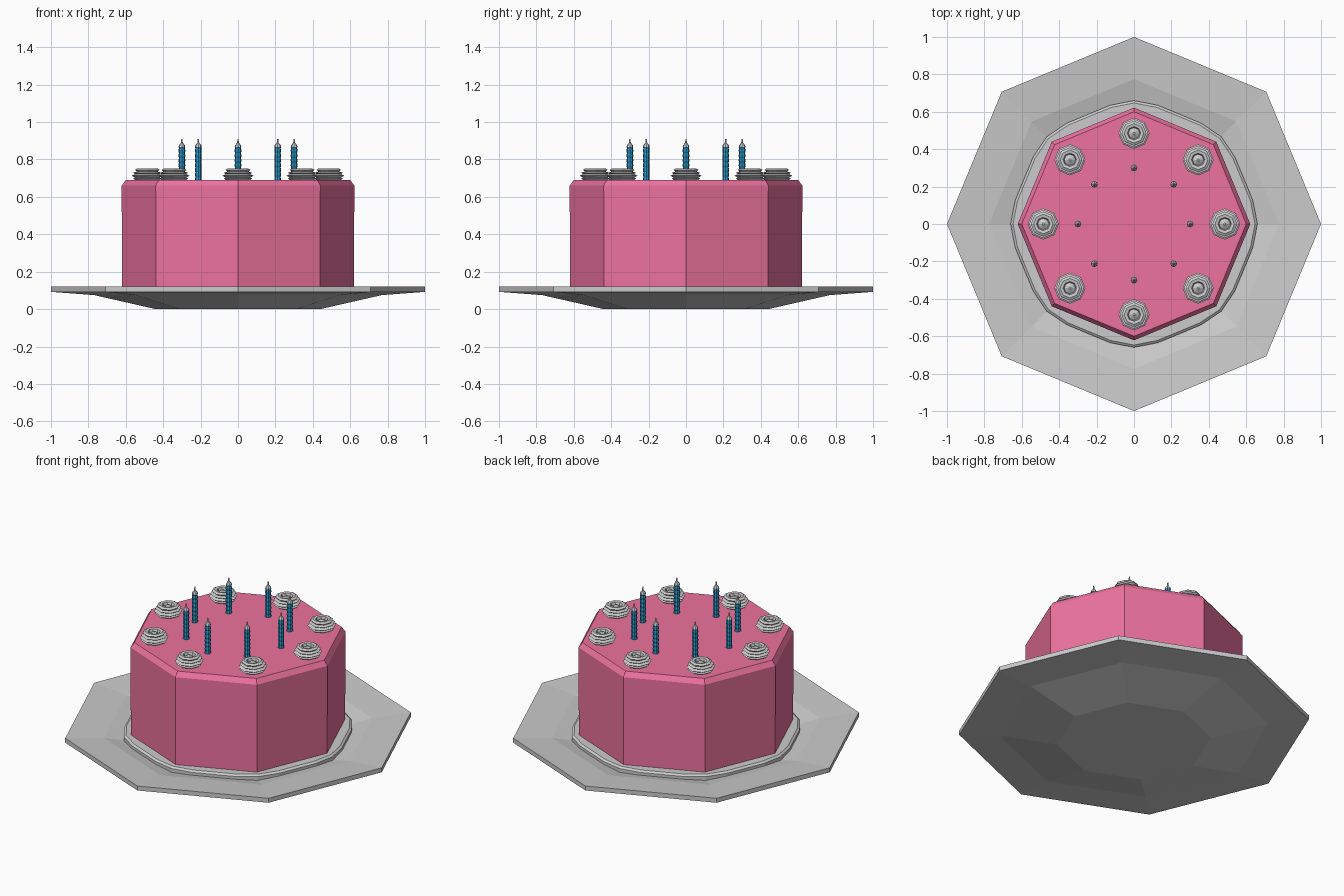
import bpy
import bmesh
from math import cos, sin, pi

if "Cube" in bpy.data.objects:
    bpy.data.objects.remove(bpy.data.objects["Cube"])


def material(name, rgb):
    m = bpy.data.materials.new(name)
    m.diffuse_color = (*rgb, 1)
    m.use_nodes = True
    m.node_tree.nodes["Principled BSDF"].inputs["Base Color"].default_value = m.diffuse_color
    return m


def lathe(name, profile, sides, loc=(0, 0, 0), mat=None, wave=0.0, closed=False):
    """Spin (radius, z) points round z; wave adds eight lobes."""
    bm = bmesh.new()
    rings = []
    for r, z in profile:
        ring = []
        for i in range(sides):
            a = 2 * pi * i / sides
            rr = r + wave * cos(8 * a)
            ring.append(bm.verts.new((rr * cos(a), rr * sin(a), z)))
        rings.append(ring)
    pairs = list(zip(rings, rings[1:]))
    if closed:
        pairs.append((rings[-1], rings[0]))
    else:
        bm.faces.new(rings[0][::-1])
        bm.faces.new(rings[-1])
    for lo, hi in pairs:
        for i in range(sides):
            j = (i + 1) % sides
            bm.faces.new((lo[i], lo[j], hi[j], hi[i]))
    bmesh.ops.recalc_face_normals(bm, faces=bm.faces)
    me = bpy.data.meshes.new(name)
    bm.to_mesh(me)
    bm.free()
    ob = bpy.data.objects.new(name, me)
    ob.location = loc
    if mat:
        me.materials.append(mat)
    bpy.context.collection.objects.link(ob)
    return ob


pink = material("pink_icing", (0.85, 0.17, 0.34))
blue = material("blue_wax", (0.02, 0.29, 0.55))

# Octagonal dished plate
lathe("plate", [(0.44, 0), (0.77, 0.075), (1, 0.092), (1, 0.12),
                (0.775, 0.103), (0.44, 0.025)], 8)

# Cake body with a chamfered top edge
lathe("cake", [(0.62, 0.06), (0.622, 0.66), (0.60, 0.69)], 8, mat=pink)

# Wavy cream border around the foot of the cake
lathe("cream_border", [(0.56, 0.07), (0.648, 0.07), (0.648, 0.10),
                       (0.635, 0.11), (0.56, 0.11)], 32, wave=0.012, closed=True)

# Ridged candle profile, starting on top of the cake
candle = [(0.018, 0.0)]
bands = 7
for k in range(bands):
    z = 0.18 * k / bands
    candle += [(0.018, z + 0.008), (0.0155, z + 0.017), (0.018, z + 0.0255)]

# Piped cream swirl profile with a hollow in the crown
swirl = [(0.062, 0.0), (0.076, 0.010), (0.066, 0.015), (0.083, 0.025),
         (0.066, 0.034), (0.076, 0.041), (0.056, 0.047), (0.066, 0.057),
         (0.052, 0.065), (0.036, 0.062), (0.030, 0.045), (0.018, 0.052),
         (0.006, 0.060)]

for i in range(8):
    a = i * pi / 4
    c, s = cos(a), sin(a)
    # Cream swirls near the edge
    lathe(f"cream_swirl_{i}", swirl, 8, (0.485 * c, 0.485 * s, 0.688))
    # Candles with grey tips and wicks
    at = (0.30 * c, 0.30 * s, 0.688)
    lathe(f"candle_{i}", candle, 8, at, blue)
    lathe(f"wick_{i}", [(0.018, 0.178), (0.016, 0.188), (0.005, 0.202),
                        (0.003, 0.222)], 8, at)
